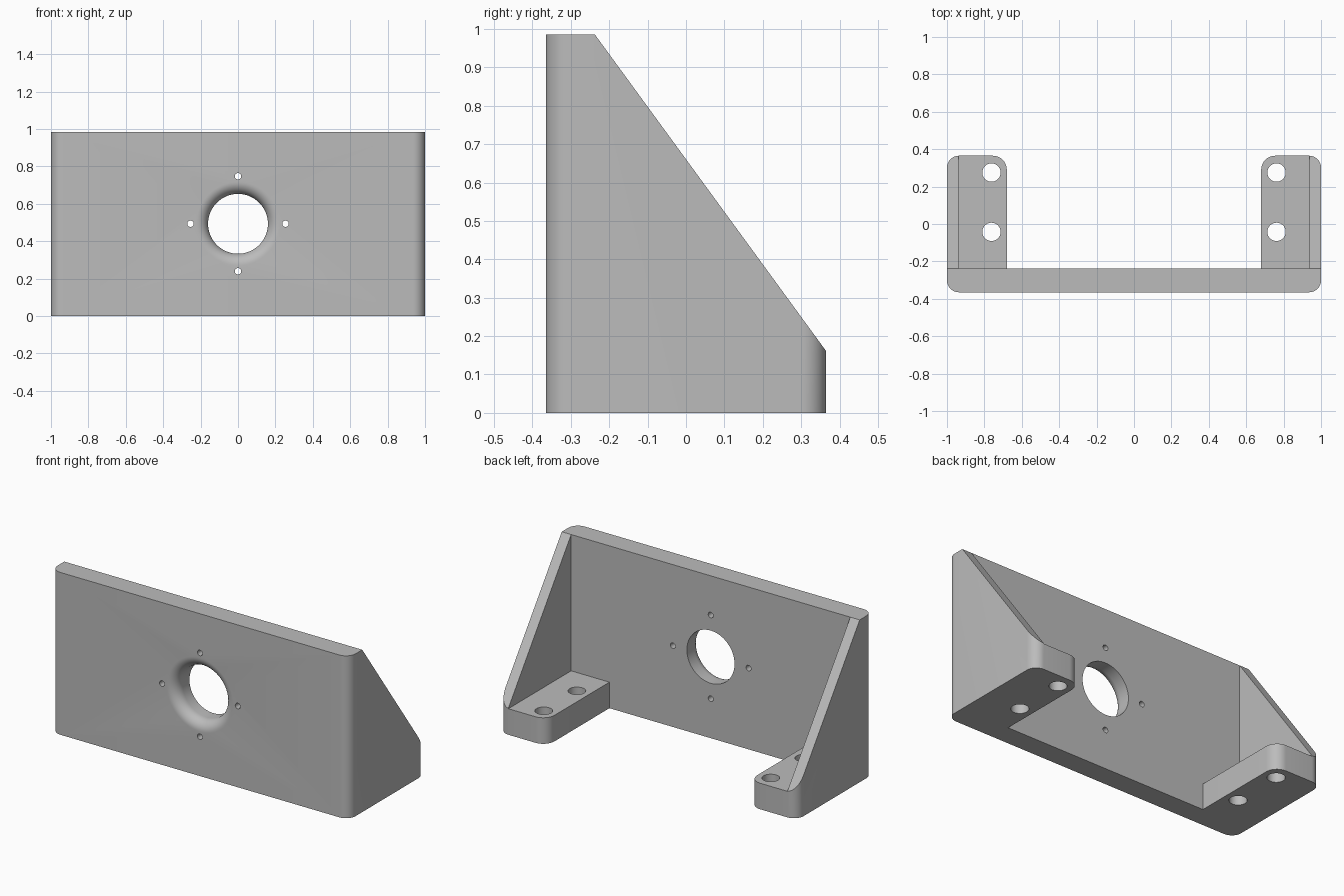
import bpy, bmesh, math
from mathutils import Vector

if "Cube" in bpy.data.objects:
    bpy.data.objects.remove(bpy.data.objects["Cube"], do_unlink=True)

FRONT, BACK, INNER = -0.365, 0.365, -0.237   # y of front, rear, plate's rear face
HEIGHT, FOOT_TOP = 0.985, 0.158
WEB_X, FOOT_X = 0.937, 0.68
HOLE_Z, HOLE_R, FLARE = 0.493, 0.16, 0.063

grey = bpy.data.materials.new("plain_grey")
grey.use_nodes = True
colour = (0.5, 0.5, 0.5, 1)
grey.diffuse_color = colour
grey.node_tree.nodes["Principled BSDF"].inputs["Base Color"].default_value = colour


def prism(name, points, direction):
    """Extrude a closed outline of 3D points along a direction."""
    bm = bmesh.new()
    face = bm.faces.new([bm.verts.new(p) for p in points])
    new = bmesh.ops.extrude_face_region(bm, geom=[face])["geom"]
    bmesh.ops.translate(bm, vec=direction,
                        verts=[v for v in new if isinstance(v, bmesh.types.BMVert)])
    bmesh.ops.recalc_face_normals(bm, faces=bm.faces)
    mesh = bpy.data.meshes.new(name)
    bm.to_mesh(mesh)
    bm.free()
    mesh.materials.append(grey)
    obj = bpy.data.objects.new(name, mesh)
    bpy.context.collection.objects.link(obj)
    return obj


def round_corner(prev, corner, nxt, radius, steps=12):
    """Points of a fillet on a right-angled corner."""
    a = (Vector(prev) - Vector(corner)).normalized() * radius
    b = (Vector(nxt) - Vector(corner)).normalized() * radius
    centre = Vector(corner) + a + b
    arc = [i / steps * math.pi / 2 for i in range(steps + 1)]
    return [centre - b * math.cos(t) - a * math.sin(t) for t in arc]


def circle(centre, radius, u, v, sides):
    turn = [2 * math.pi * i / sides for i in range(sides)]
    return [Vector(centre) + radius * (Vector(u) * math.cos(t) + Vector(v) * math.sin(t))
            for t in turn]


def cut(target, cutter):
    mod = target.modifiers.new("cut", "BOOLEAN")
    mod.operation, mod.solver, mod.object = "DIFFERENCE", "EXACT", cutter
    bpy.context.view_layer.objects.active = target
    bpy.ops.object.modifier_apply(modifier=mod.name)
    bpy.data.objects.remove(cutter, do_unlink=True)


# U-shaped plan with rounded outer corners, extruded to full height
right_half = [((0, FRONT), 0), ((1, FRONT), 0.064), ((1, BACK), 0.064),
              ((FOOT_X, BACK), 0.075), ((FOOT_X, INNER), 0)]
half = []
for i, (point, radius) in enumerate(right_half):
    if radius:
        half += round_corner(right_half[i - 1][0], point, right_half[i + 1][0], radius)
    elif i:
        half.append(Vector(point))
plan = half + [Vector((-p.x, p.y)) for p in reversed(half)]
bracket = prism("motor_bracket", [(p.x, p.y, 0) for p in plan], (0, 0, HEIGHT))

# Pocket above the feet leaves thin side webs
cut(bracket, prism("pocket", [(-WEB_X, INNER, FOOT_TOP), (WEB_X, INNER, FOOT_TOP),
                              (WEB_X, 1, FOOT_TOP), (-WEB_X, 1, FOOT_TOP)], (0, 0, 2)))

# Sloping rear edge of the webs
start, end = Vector((-2, INNER, HEIGHT)), Vector((-2, BACK, FOOT_TOP + 0.003))
step = (end - start) * 0.3
cut(bracket, prism("slope", [start - step, end + step, (-2, 2, 0), (-2, 2, 2)], (4, 0, 0)))

# Large centre hole with a flared front mouth, revolved about y
profile = [(HOLE_R + FLARE, FRONT - 0.1)]
for i in range(11):
    t = i / 10 * math.pi / 2
    profile.append((HOLE_R + FLARE * (1 - math.sin(t)), FRONT + FLARE * (1 - math.cos(t))))
profile.append((HOLE_R, 0))
bore = bmesh.new()
rings = [[bore.verts.new(p) for p in circle((0, y, HOLE_Z), r, (1, 0, 0), (0, 0, 1), 64)]
         for r, y in profile]
for a, b in zip(rings, rings[1:]):
    for i in range(64):
        j = (i + 1) % 64
        bore.faces.new((a[i], a[j], b[j], b[i]))
bore.faces.new(rings[0])
bore.faces.new(rings[-1])
bmesh.ops.recalc_face_normals(bore, faces=bore.faces)
bore_mesh = bpy.data.meshes.new("bore")
bore.to_mesh(bore_mesh)
bore.free()
bore_mesh.materials.append(grey)
bore_obj = bpy.data.objects.new("bore", bore_mesh)
bpy.context.collection.objects.link(bore_obj)
cut(bracket, bore_obj)

# Four small screw holes around the centre hole
for x, z in ((1, 0), (-1, 0), (0, 1), (0, -1)):
    centre = (x * 0.254, -1, HOLE_Z + z * 0.254)
    cut(bracket, prism("screw_hole", circle(centre, 0.017, (1, 0, 0), (0, 0, 1), 24), (0, 1, 0)))

# Two mounting holes in each foot
for x in (-0.762, 0.762):
    for y in (-0.042, 0.275):
        cut(bracket, prism("mount_hole",
                           circle((x, y, -1), 0.049, (1, 0, 0), (0, 1, 0), 40), (0, 0, 2)))

# Smooth rounded corners and holes, keep edges crisp
bpy.ops.object.select_all(action="DESELECT")
bracket.select_set(True)
bpy.context.view_layer.objects.active = bracket
bpy.ops.object.shade_smooth_by_angle(angle=math.radians(25))
